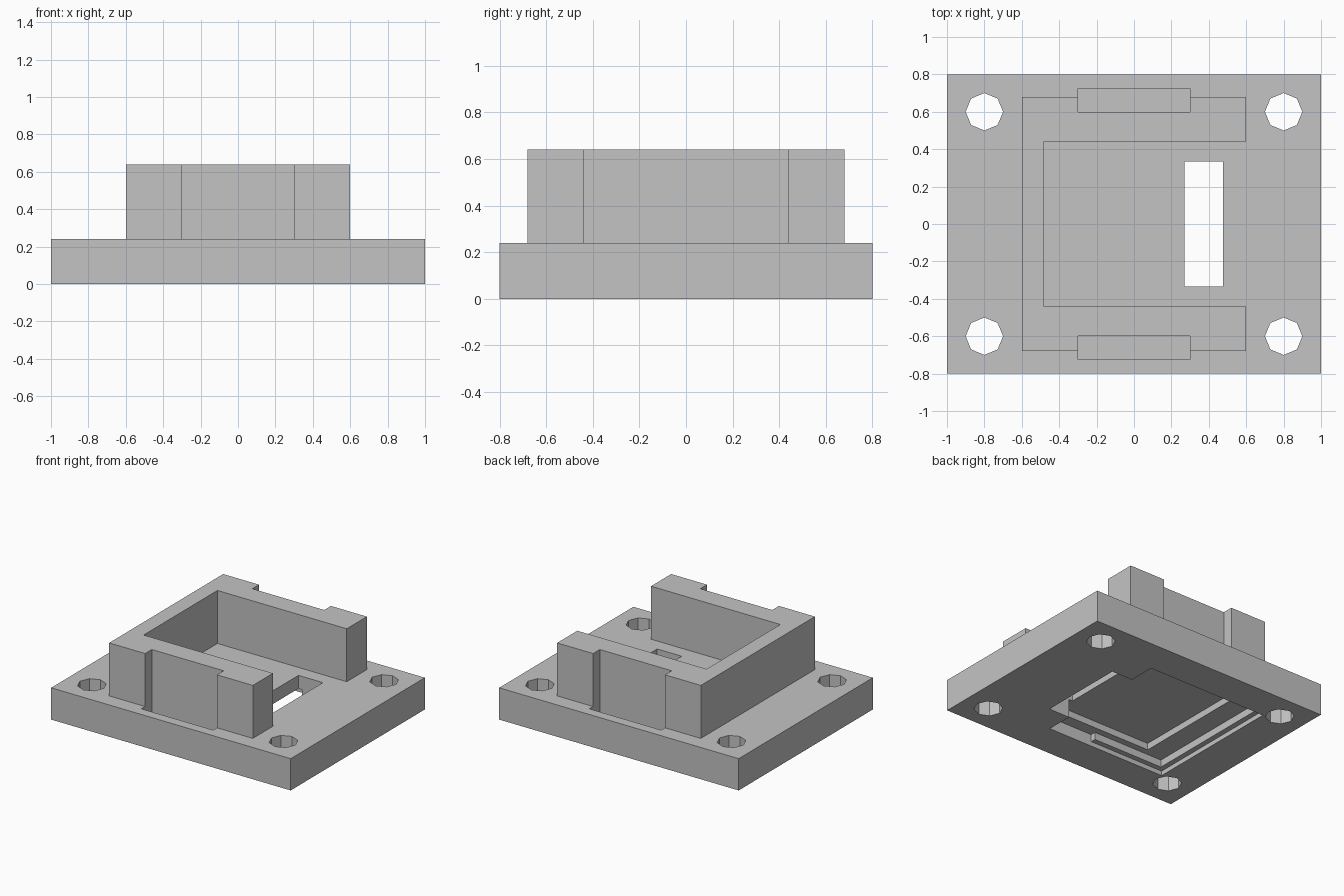
import bpy
import bmesh
import math

cube = bpy.data.objects.get("Cube")
if cube:
    bpy.data.objects.remove(cube, do_unlink=True)

grey = bpy.data.materials.new("plain_grey")
grey.use_nodes = True
color = (0.55, 0.55, 0.55, 1)
grey.diffuse_color = color
grey.node_tree.nodes["Principled BSDF"].inputs["Base Color"].default_value = color


def prism(name, outline, z0, z1):
    """Extrude a counter-clockwise outline from z0 to z1."""
    bm = bmesh.new()
    face = bm.faces.new([bm.verts.new((x, y, z0)) for x, y in outline])
    top = bmesh.ops.extrude_face_region(bm, geom=[face])["geom"]
    moved = [v for v in top if isinstance(v, bmesh.types.BMVert)]
    bmesh.ops.translate(bm, verts=moved, vec=(0, 0, z1 - z0))
    bmesh.ops.recalc_face_normals(bm, faces=bm.faces)
    mesh = bpy.data.meshes.new(name)
    bm.to_mesh(mesh)
    bm.free()
    mesh.materials.append(grey)
    obj = bpy.data.objects.new(name, mesh)
    bpy.context.collection.objects.link(obj)
    return obj


def block(name, x0, x1, y0, y1, z0, z1):
    return prism(name, [(x0, y0), (x1, y0), (x1, y1), (x0, y1)], z0, z1)


def cut(target, cutter):
    """Subtract the cutter from the target and discard it."""
    cutter.hide_render = True
    mod = target.modifiers.new("cut", 'BOOLEAN')
    mod.operation = 'DIFFERENCE'
    mod.solver = 'EXACT'
    mod.object = cutter
    bpy.context.view_layer.objects.active = target
    bpy.ops.object.modifier_apply(modifier=mod.name)
    bpy.data.objects.remove(cutter, do_unlink=True)


# Mounting plate and its U-shaped housing wall
plate = block("base_plate", -1, 1, -0.8, 0.8, 0, 0.24)
housing = prism("housing_wall", [
    (-0.6, -0.68), (0.6, -0.68), (0.6, -0.44), (-0.48, -0.44),
    (-0.48, 0.44), (0.6, 0.44), (0.6, 0.68), (-0.6, 0.68)], 0.24, 0.64)

# Eight-sided screw holes in the corners
for sx in (-1, 1):
    for sy in (-1, 1):
        ring = [(sx * 0.8 + 0.1 * math.cos(i * math.pi / 4),
                 sy * 0.6 + 0.1 * math.sin(i * math.pi / 4)) for i in range(8)]
        cut(plate, prism("screw_hole", ring, -0.1, 0.4))

# Clip notches through both side walls, sunk into the plate
for sy in (-1, 1):
    y0, y1 = sorted((sy * 0.6, sy * 0.725))
    for part in (plate, housing):
        cut(part, block("clip_notch", -0.3, 0.3, y0, y1, 0.14, 0.8))

# Stepped pocket under the plate
cut(plate, block("pocket_rim", -0.7, 0.3, -0.54, 0.54, -0.1, 0.035))
cut(plate, block("pocket_end", -0.07, 0.3, -0.54, 0.54, -0.1, 0.09))
cut(plate, block("pocket_middle", -0.66, 0.3, -0.5, 0.5, -0.1, 0.09))
cut(plate, block("pocket_core", -0.5, 0.3, -0.45, 0.45, -0.1, 0.14))

# Cable slot through the plate
cut(plate, block("cable_slot", 0.27, 0.475, -0.335, 0.335, -0.1, 0.4))
